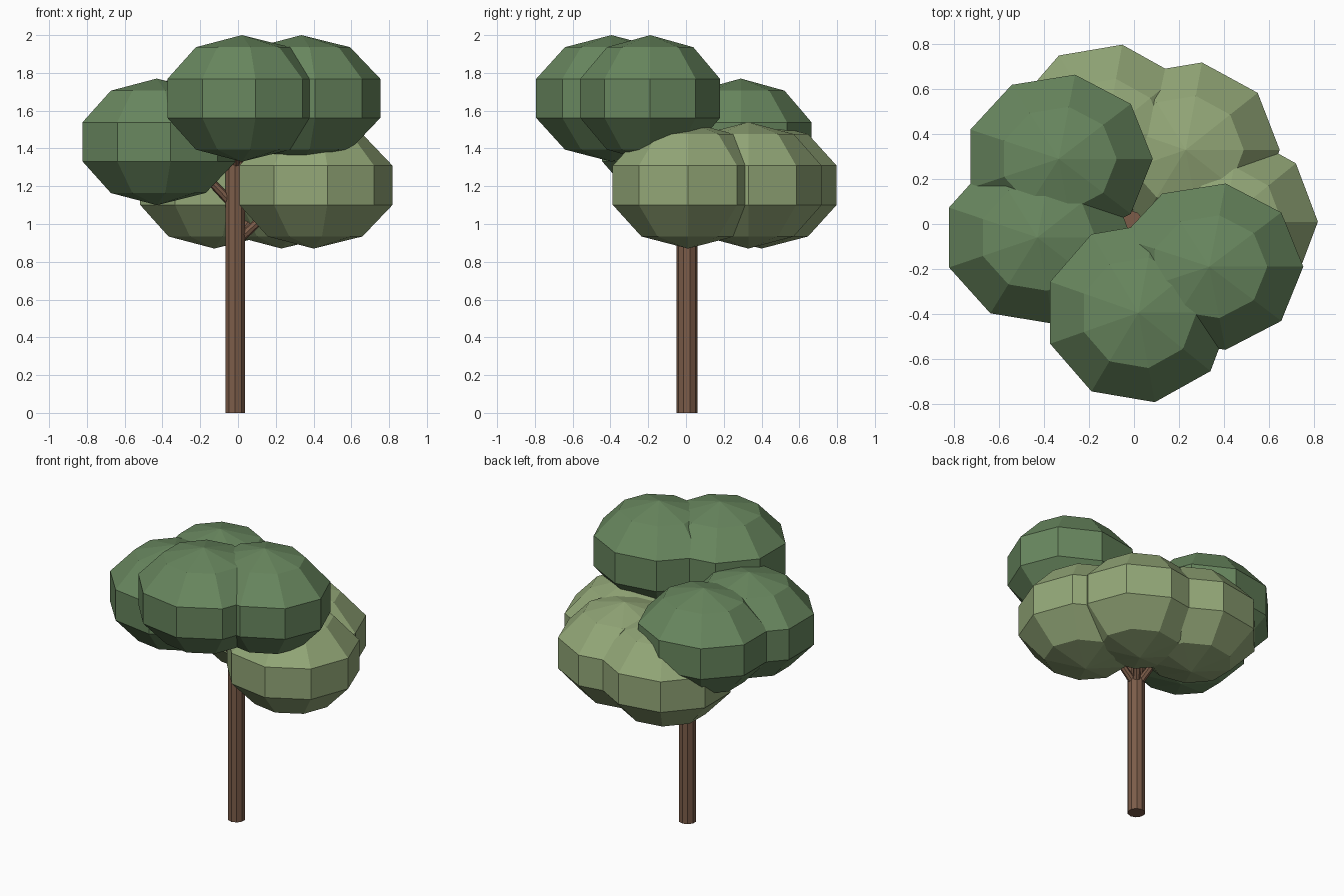
import bpy, bmesh, math
from mathutils import Vector, Matrix

if "Cube" in bpy.data.objects:
    bpy.data.objects.remove(bpy.data.objects["Cube"])


def material(name, rgb):
    mat = bpy.data.materials.new(name)
    mat.use_nodes = True
    color = (*rgb, 1)
    mat.diffuse_color = color
    shader = next(n for n in mat.node_tree.nodes if n.type == "BSDF_PRINCIPLED")
    shader.inputs["Base Color"].default_value = color
    shader.inputs["Roughness"].default_value = 0.9
    return mat


bark = material("brown bark", (0.2, 0.107, 0.066))
dark_leaf = material("dark green leaves", (0.138, 0.24, 0.112))
light_leaf = material("light green leaves", (0.29, 0.385, 0.185))


def finish(name, bm, mat):
    bmesh.ops.recalc_face_normals(bm, faces=bm.faces)
    mesh = bpy.data.meshes.new(name)
    bm.to_mesh(mesh)
    bm.free()
    mesh.materials.append(mat)
    obj = bpy.data.objects.new(name, mesh)
    bpy.context.collection.objects.link(obj)
    return obj


def limb(name, start, end, r_start, r_end, sides):
    """Straight tapered pole between two points."""
    start, end = Vector(start), Vector(end)
    axis = end - start
    bm = bmesh.new()
    bmesh.ops.create_cone(bm, cap_ends=True, segments=sides, radius1=r_start,
                          radius2=r_end, depth=axis.length)
    turn = Vector((0, 0, 1)).rotation_difference(axis).to_matrix().to_4x4()
    bm.transform(Matrix.Translation((start + end) / 2) @ turn)
    return finish(name, bm, bark)


def leaf_clump(name, center, radii, mat):
    """Faceted ellipsoid with one corner column facing +x."""
    bm = bmesh.new()
    bmesh.ops.create_uvsphere(bm, u_segments=9, v_segments=5, radius=1)
    corner = next(v.co for v in bm.verts if math.hypot(v.co.x, v.co.y) > 0.1)
    turn = Matrix.Rotation(-math.atan2(corner.y, corner.x), 4, "Z")
    bm.transform(Matrix.Translation(center) @ Matrix.Diagonal((*radii, 1)) @ turn)
    return finish(name, bm, mat)


# Trunk
trunk_x, trunk_y = -0.015, 0.005
limb("trunk", (trunk_x, trunk_y, 0), (trunk_x, trunk_y, 1.4), 0.055, 0.055, 10)

# Leaf clumps in three tiers, each carried by a branch
tiers = {
    "top": (1.665, 1.28, dark_leaf,
            [("front", 0.02, -0.395, 0.425), ("left", 0.335, -0.19, 0.395)]),
    "middle": (1.435, 1.09, dark_leaf,
               [("back", -0.335, 0.29, 0.4), ("right", -0.43, -0.06, 0.41)]),
    "lower": (1.205, 0.9, light_leaf,
              [("left", 0.4, 0.01, 0.425), ("back_left", 0.23, 0.33, 0.415),
               ("back_right", -0.125, 0.4, 0.425)]),
}
for tier, (height, fork, leaf, clumps) in tiers.items():
    for side, x, y, depth in clumps:
        leaf_clump(f"{tier}_{side}_leaves", (x, y, height), (0.44, depth, 0.335), leaf)
        limb(f"{tier}_{side}_branch", (trunk_x, trunk_y, fork),
             (x * 0.8, y * 0.8, height), 0.025, 0.018, 8)
